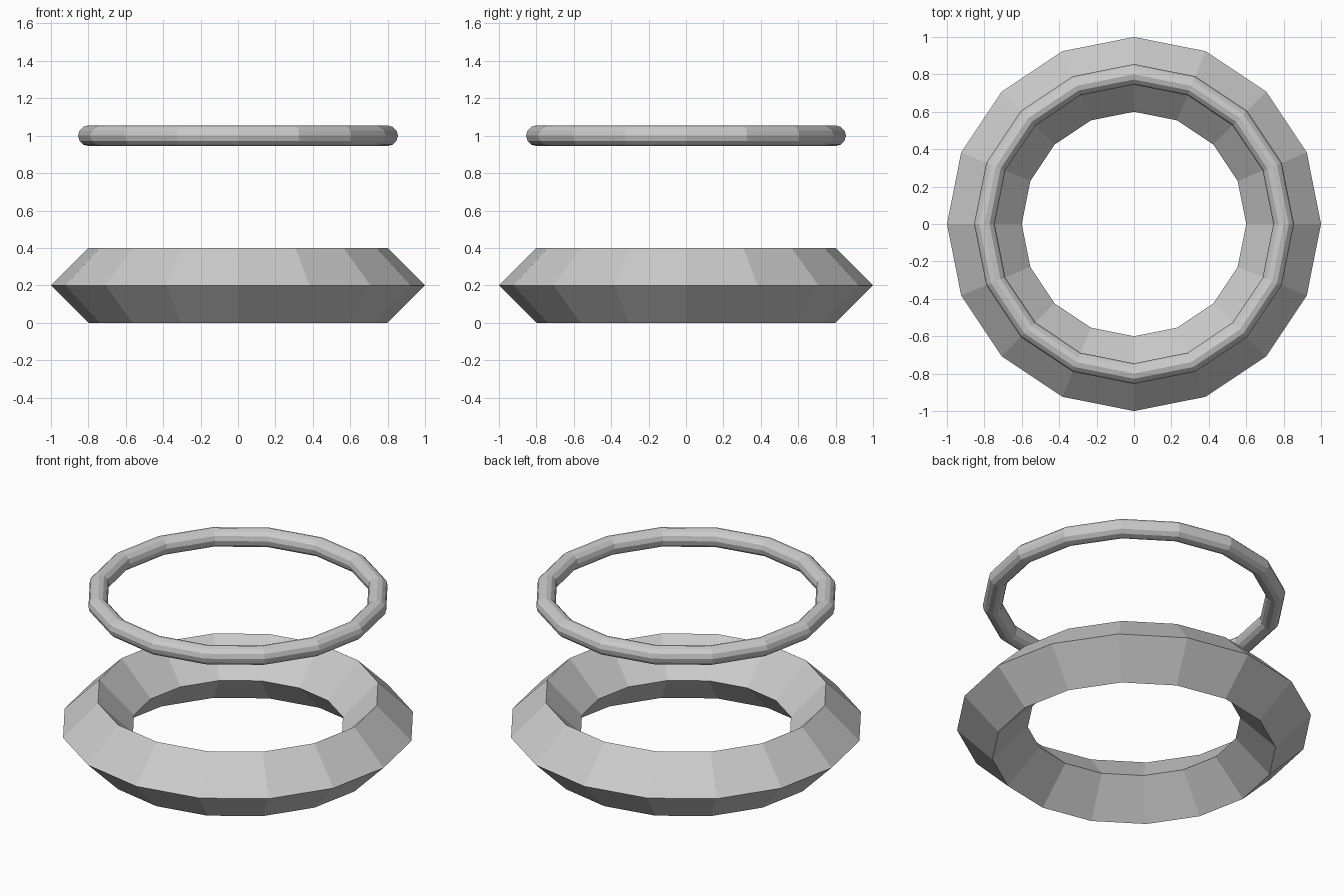
import bpy

if "Cube" in bpy.data.objects:
    bpy.data.objects.remove(bpy.data.objects["Cube"])


def ring(name, z, tube_radius, tube_sides):
    # Faceted 16-sided ring, flat shaded
    bpy.ops.mesh.primitive_torus_add(
        major_radius=0.8, minor_radius=tube_radius,
        major_segments=16, minor_segments=tube_sides,
        location=(0, 0, z))
    obj = bpy.context.object
    obj.name = name
    bpy.ops.object.shade_flat()
    return obj


# Heavy diamond-section ring on the ground
ring("base_ring", 0.2, 0.2, 4)

# Thin round-section ring floating above
ring("upper_ring", 1.0, 0.055, 12)
